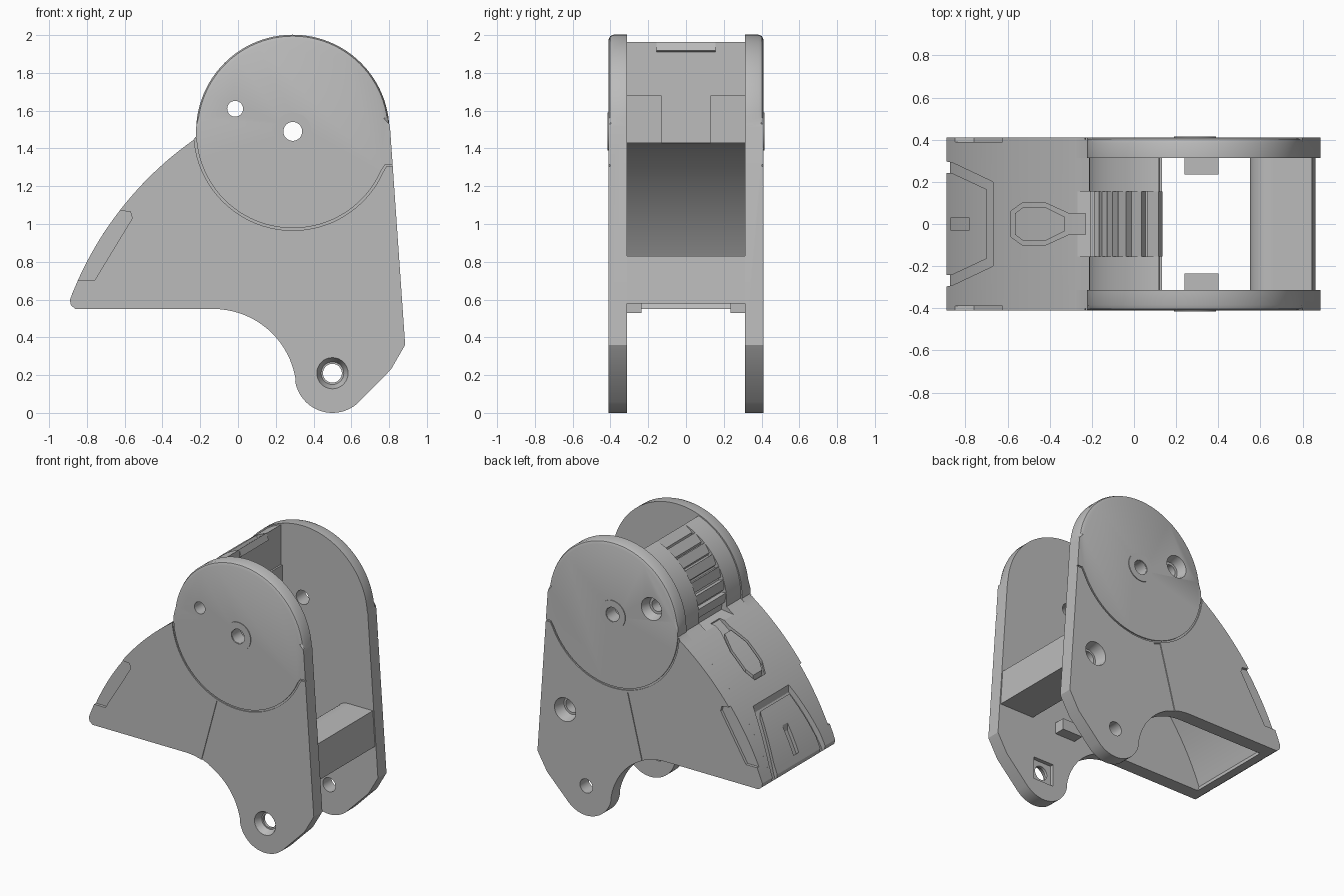
import bpy, bmesh
from math import cos, sin, radians, pi

if "Cube" in bpy.data.objects:
    bpy.data.objects.remove(bpy.data.objects["Cube"])

GREY = (0.5, 0.5, 0.5, 1)
grey = bpy.data.materials.new("mid grey")
grey.use_nodes = True
grey.diffuse_color = GREY
grey.node_tree.nodes["Principled BSDF"].inputs["Base Color"].default_value = GREY

HUB = (0.29, 1.49)          # centre of the round head
FOOT = (0.5, 0.21)          # lower pivot
SNOUT = (0.81, -0.04)       # centre of the snout curve
SNOUT_R = 1.816


def arc(c, r, a0, a1, n):
    angles = [radians(a0 + (a1 - a0) * i / n) for i in range(n + 1)]
    return [(c[0] + r * cos(a), c[1] + r * sin(a)) for a in angles]


def prism(name, pts, lo, hi, axis="Y"):
    """Extrude a closed outline along Y (outline in x,z) or Z (outline in x,y)."""
    bm = bmesh.new()
    place = (lambda p: (p[0], lo, p[1])) if axis == "Y" else (lambda p: (p[0], p[1], lo))
    face = bm.faces.new([bm.verts.new(place(p)) for p in pts])
    new = bmesh.ops.extrude_face_region(bm, geom=[face])["geom"]
    step = (0, hi - lo, 0) if axis == "Y" else (0, 0, hi - lo)
    bmesh.ops.translate(bm, vec=step, verts=[v for v in new if isinstance(v, bmesh.types.BMVert)])
    bmesh.ops.recalc_face_normals(bm, faces=bm.faces)
    mesh = bpy.data.meshes.new(name)
    bm.to_mesh(mesh)
    bm.free()
    ob = bpy.data.objects.new(name, mesh)
    bpy.context.collection.objects.link(ob)
    mesh.materials.append(grey)
    return ob


def cone(c, y0, y1, r0, r1):
    """Round cutter along Y, with its own radius at each end."""
    ob = prism("cutter", arc(c, 1, 0, 348.75, 31), y0, y1)
    for v in ob.data.vertices:
        r = r0 if abs(v.co.y - y0) < 1e-5 else r1
        v.co.x = c[0] + (v.co.x - c[0]) * r
        v.co.z = c[1] + (v.co.z - c[1]) * r
    return ob


def boolean(ob, tool, op="DIFFERENCE"):
    tool.hide_render = True
    mod = ob.modifiers.new("cut", "BOOLEAN")
    mod.operation, mod.solver, mod.object = op, "EXACT", tool
    bpy.context.view_layer.objects.active = ob
    bpy.ops.object.modifier_apply(modifier=mod.name)
    bpy.data.objects.remove(tool)


def smooth(ob):
    bpy.ops.object.select_all(action="DESELECT")
    ob.select_set(True)
    bpy.context.view_layer.objects.active = ob
    bpy.ops.object.shade_smooth_by_angle(angle=radians(25))


def mirrored(half):
    return half + [(x, -y) for x, y in reversed(half)]


def skin(outline, depth, island=None):
    """Cutter that follows the snout surface to an even depth."""
    band = prism("cutter", arc(SNOUT, SNOUT_R + 0.05, 122, 163, 28)
                 + arc(SNOUT, SNOUT_R - depth, 163, 122, 28), -0.5, 0.5)
    boolean(band, prism("cutter", mirrored(outline), 0.3, 1.7, "Z"), "INTERSECT")
    if island:
        boolean(band, prism("cutter", mirrored(island), 0.2, 1.8, "Z"))
    return band


# Side plates
outline = (arc(HUB, 0.512, 4.5, 183, 48) + arc(SNOUT, SNOUT_R, 125.35, 159.4, 24)
           + [(-0.885, 0.57), (-0.86, 0.55)]
           + arc((-0.13, 0.11), 0.44, 90, 10, 18) + arc((0.5, 0.2), 0.2, 190, 315, 20)
           + [(0.81, 0.23), (0.885, 0.36), (0.805, 1.51)])
seam = arc(HUB, 0.512, 184, 336, 40) + [(0.78, 1.315), (0.83, 1.315), (0.83, 1.304), (0.785, 1.304)]
seam += arc(HUB, 0.524, 336, 184, 40)
strip = [(0.12, 0.985), (-0.01, 0.5), (0.05, 0.46), (0.175, 0.965)]
cheek = [(-0.95, 0.7), (-0.76, 0.7), (-0.73, 0.75), (-0.56, 1.03), (-0.57, 1.065),
         (-0.62, 1.07), (-0.65, 1.1), (-0.8, 1.2)]

for side, label in ((-1, "right"), (1, "left")):
    plate = prism(label + "_side_plate", outline, *sorted((side * 0.313, side * 0.41)))
    bm = bmesh.new()
    bm.from_mesh(plate.data)
    rim = [e for e in bm.edges if all(v.co.y * side > 0.4 and v.co.z > 1.525 for v in e.verts)]
    bmesh.ops.bevel(bm, geom=rim, offset=0.026, segments=2, affect="EDGES", profile=0.5)
    bm.to_mesh(plate.data)
    bm.free()

    def slab(pts, depth):
        return prism("cutter", pts, *sorted((side * (0.41 - depth), side * 0.45)))

    boolean(plate, slab(cheek, 0.02))
    boolean(plate, slab(seam, 0.008))
    boolean(plate, slab(strip, 0.006))
    boolean(plate, cone(HUB, -0.6, 0.6, 0.05, 0.05))
    boolean(plate, cone(FOOT, -0.6, 0.6, 0.05, 0.05))
    boolean(plate, cone((-0.015, 1.61), -0.6, 0.6, 0.042, 0.042))
    if side < 0:
        # Countersunk pivot with a square nut pocket inside
        boolean(plate, cone(FOOT, -0.415, -0.36, 0.085, 0.06))
        x, z = FOOT
        boolean(plate, prism("cutter", [(x - 0.08, z - 0.08), (x + 0.08, z - 0.08),
                                        (x + 0.08, z + 0.08), (x - 0.08, z + 0.08)], -0.34, -0.3))
    else:
        boolean(plate, cone((-0.015, 1.61), 0.345, 0.415, 0.06, 0.082))
        boolean(plate, cone((0.667, 0.71), 0.33, 0.415, 0.065, 0.085))
        boolean(plate, cone((0.667, 0.71), 0.2, 0.5, 0.05, 0.05))
    smooth(plate)

    # Hub washer
    washer = prism(label + "_hub_washer", arc(HUB, 0.1, 0, 348.75, 31),
                   *sorted((side * 0.405, side * 0.415)))
    boolean(washer, cone(HUB, -0.6, 0.6, 0.052, 0.052))
    smooth(washer)

    # Inner stop tab and head wall pad
    prism(label + "_stop_tab", [(0.24, 0.53), (0.4, 0.53), (0.4, 0.61), (0.24, 0.61)],
          *sorted((side * 0.235, side * 0.315)))
    prism(label + "_wall_pad", [(0.1, 1.43), (0.132, 1.43), (0.132, 1.68), (0.1, 1.68)],
          *sorted((side * 0.13, side * 0.315)))

# Curved shell joining the plates
shell = prism("head_and_snout_shell",
              arc(HUB, 0.503, 109.8, 183, 28) + arc(SNOUT, SNOUT_R, 125.35, 159.4, 28)
              + [(-0.885, 0.57), (-0.86, 0.55), (-0.8, 0.55)]
              + arc(SNOUT, SNOUT_R - 0.08, 159, 127, 20) + [(-0.1, 1.41), (0.12, 1.43)],
              -0.314, 0.314)
boolean(shell, prism("cutter", arc(HUB, 0.6, 105, 187, 24) + arc(HUB, 0.465, 187, 105, 24),
                     -0.155, 0.155))
boolean(shell, skin([(-0.95, 0.31), (-0.86, 0.29), (-0.67, 0.2)], 0.03,
                    [(-0.96, 0.25), (-0.86, 0.24), (-0.7, 0.165)]))
boolean(shell, skin([(-0.87, 0.028), (-0.78, 0.028)], 0.025))
boolean(shell, skin([(-0.585, 0.06), (-0.53, 0.1), (-0.42, 0.1), (-0.31, 0.05), (-0.23, 0.05)],
                    0.025, [(-0.565, 0.05), (-0.525, 0.08), (-0.42, 0.08), (-0.33, 0.035)]))
boolean(shell, cone((-0.015, 1.61), -0.6, 0.6, 0.042, 0.042))
smooth(shell)

# Stepped grip ribs on the head
for i in range(7):
    a = 110 + i * 10.3
    prism("grip_rib_%d" % (i + 1), arc(HUB, 0.455, a, a + 9.3, 3)
          + [arc(HUB, 0.488, a + 8, a, 1)[0], arc(HUB, 0.505, a, a, 1)[0]], -0.155, 0.155)

# Cross bar between the legs
bar = prism("cross_bar", [(0.845, 0.83), (0.66, 0.83)] + arc((0.65, 0.73), 0.1, 90, 180, 8)
            + [(0.55, 0.64), (0.59, 0.58), (0.862, 0.58)], -0.314, 0.314)
boolean(bar, cone((0.667, 0.71), 0.2, 0.4, 0.05, 0.05))
smooth(bar)
